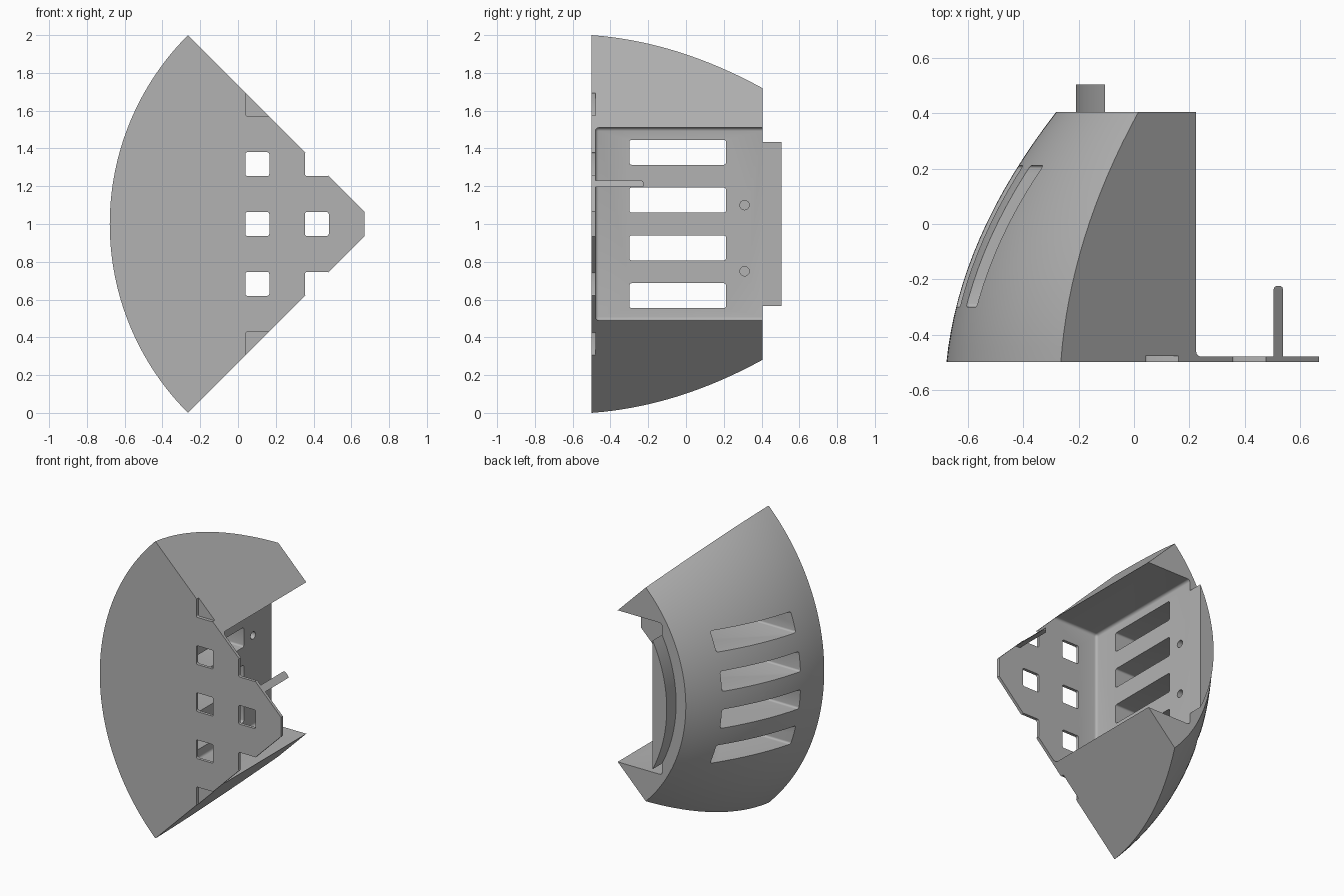
import bpy, bmesh, math
from mathutils import Vector

if "Cube" in bpy.data.objects:
    bpy.data.objects.remove(bpy.data.objects["Cube"], do_unlink=True)

grey = bpy.data.materials.new("plain grey")
grey.use_nodes = True
COLOUR = (0.45, 0.45, 0.45, 1)
grey.diffuse_color = COLOUR
grey.node_tree.nodes["Principled BSDF"].inputs["Base Color"].default_value = COLOUR

AXIS_X, AXIS_Z = 0.735, 1.0      # axis of the quarter dome, along y
FRONT, PLATE, BACK = -0.5, -0.48, 0.405
PANEL_X = -0.105


def finish(name, bm):
    bmesh.ops.recalc_face_normals(bm, faces=bm.faces)
    mesh = bpy.data.meshes.new(name)
    bm.to_mesh(mesh)
    bm.free()
    mesh.materials.append(grey)
    obj = bpy.data.objects.new(name, mesh)
    bpy.context.collection.objects.link(obj)
    return obj


def loft(name, rings):
    """Skin closed rings of points and cap both ends."""
    bm = bmesh.new()
    loops = [[bm.verts.new(p) for p in ring] for ring in rings]
    n = len(loops[0])
    for a, b in zip(loops, loops[1:]):
        for i in range(n):
            bm.faces.new((a[i], a[(i + 1) % n], b[(i + 1) % n], b[i]))
    bm.faces.new(loops[0])
    bm.faces.new(loops[-1][::-1])
    return finish(name, bm)


def box(name, lo, hi, radius=0, axis=None):
    """Box with rounded edges: those along one axis, or all of them."""
    bm = bmesh.new()
    bmesh.ops.create_cube(bm, size=1)
    for v in bm.verts:
        v.co = Vector([lo[i] + (v.co[i] + 0.5) * (hi[i] - lo[i]) for i in range(3)])
    if radius:
        edges = [e for e in bm.edges if axis is None or
                 abs((e.verts[0].co - e.verts[1].co).normalized()[axis]) > 0.9]
        bmesh.ops.bevel(bm, geom=edges, offset=radius, segments=4, profile=0.5,
                        affect='EDGES')
    return finish(name, bm)


def rod(name, start, end, radius):
    start, end = Vector(start), Vector(end)
    d = end - start
    bm = bmesh.new()
    bmesh.ops.create_cone(bm, cap_ends=True, segments=24, radius1=radius,
                          radius2=radius, depth=d.length)
    turn = d.to_track_quat('Z', 'Y').to_matrix().to_4x4()
    turn.translation = (start + end) / 2
    bm.transform(turn)
    return finish(name, bm)


def cut(target, cutter):
    cutter.hide_render = True
    mod = target.modifiers.new("cut", 'BOOLEAN')
    mod.operation, mod.solver, mod.object = 'DIFFERENCE', 'EXACT', cutter
    bpy.context.view_layer.objects.active = target
    bpy.ops.object.modifier_apply(modifier=mod.name)
    bpy.data.objects.remove(cutter, do_unlink=True)


def smooth(obj):
    bpy.ops.object.select_all(action='DESELECT')
    obj.select_set(True)
    bpy.context.view_layer.objects.active = obj
    bpy.ops.object.shade_smooth_by_angle(angle=math.radians(30))


def arc(radius, y, half, steps):
    return [(AXIS_X + radius * math.cos(a), y, AXIS_Z + radius * math.sin(a))
            for a in (math.pi - half + 2 * half * i / steps for i in range(steps + 1))]


# quarter dome wedge
def dome_radius(y):
    return 1.27 - 0.474 * y - 0.372 * y * y


rings = []
for k in range(17):
    y = FRONT + (BACK - FRONT) * k / 16
    rings.append(arc(dome_radius(y), y, math.pi / 4, 64) + [(AXIS_X, y, AXIS_Z)])
body = loft("dome_body", rings)

# square bay leaving a thin front plate, and blunt plate tip
cut(body, box("bay_cutter", (PANEL_X, PLATE, 0.49), (1.2, 0.8, 1.51), 0.018))
cut(body, box("tip_cutter", (0.67, -0.6, 0.8), (0.9, -0.3, 1.2)))

# grid of square openings in the front plate
PITCH, HALF = 0.317, 0.063
for x, rows in ((0.1025, (-2, -1, 0, 1, 2)), (0.4175, (-1, 0, 1))):
    for row in rows:
        z = AXIS_Z + row * PITCH
        cut(body, box("square_cutter", (x - HALF, -0.6, z - HALF),
                      (x + HALF, PLATE + 0.002, z + HALF), 0.01, 1))

# screw holes in the plate
for side in (-1, 1):
    z = AXIS_Z + side * 0.19
    cut(body, rod("screw_cutter", (0.44, -0.6, z), (0.44, -0.4, z), 0.014))

# four vent slots through the dome
for row in (-1.5, -0.5, 0.5, 1.5):
    z = AXIS_Z + row * 0.253
    cut(body, box("slot_cutter", (-1, -0.3, z - 0.066), (0, 0.212, z + 0.066), 0.012, 0))

# blind holes in the bay panel and one in the dome
for y, z in ((0.31, 1.1), (0.31, 0.75), (-0.065, 0.75)):
    cut(body, rod("panel_hole_cutter", (PANEL_X - 0.1, y, z), (0, y, z), 0.025))
cut(body, rod("dome_hole_cutter", (-0.42, -0.08, 1), (-0.8, 0.03, 1), 0.025))
smooth(body)

# raised curved tongue at the back
half = math.acos((AXIS_X - PANEL_X) / 0.945)
smooth(loft("back_tongue", [arc(0.945, y, half, 24) for y in (BACK - 0.03, 0.505)]))

# small post following the slanted edge of the plate
post = []
for y, inset in ((PLATE - 0.01, 0), (-0.237, 0), (-0.229, 0.003), (-0.225, 0.009)):
    low, high = 0.505 + inset, 0.54 - inset
    post.append([(low, y, 1.195 + inset / 2), (high, y, 1.195 + inset / 2),
                 (low, y, 1.23 - inset)])
loft("plate_post", post)
